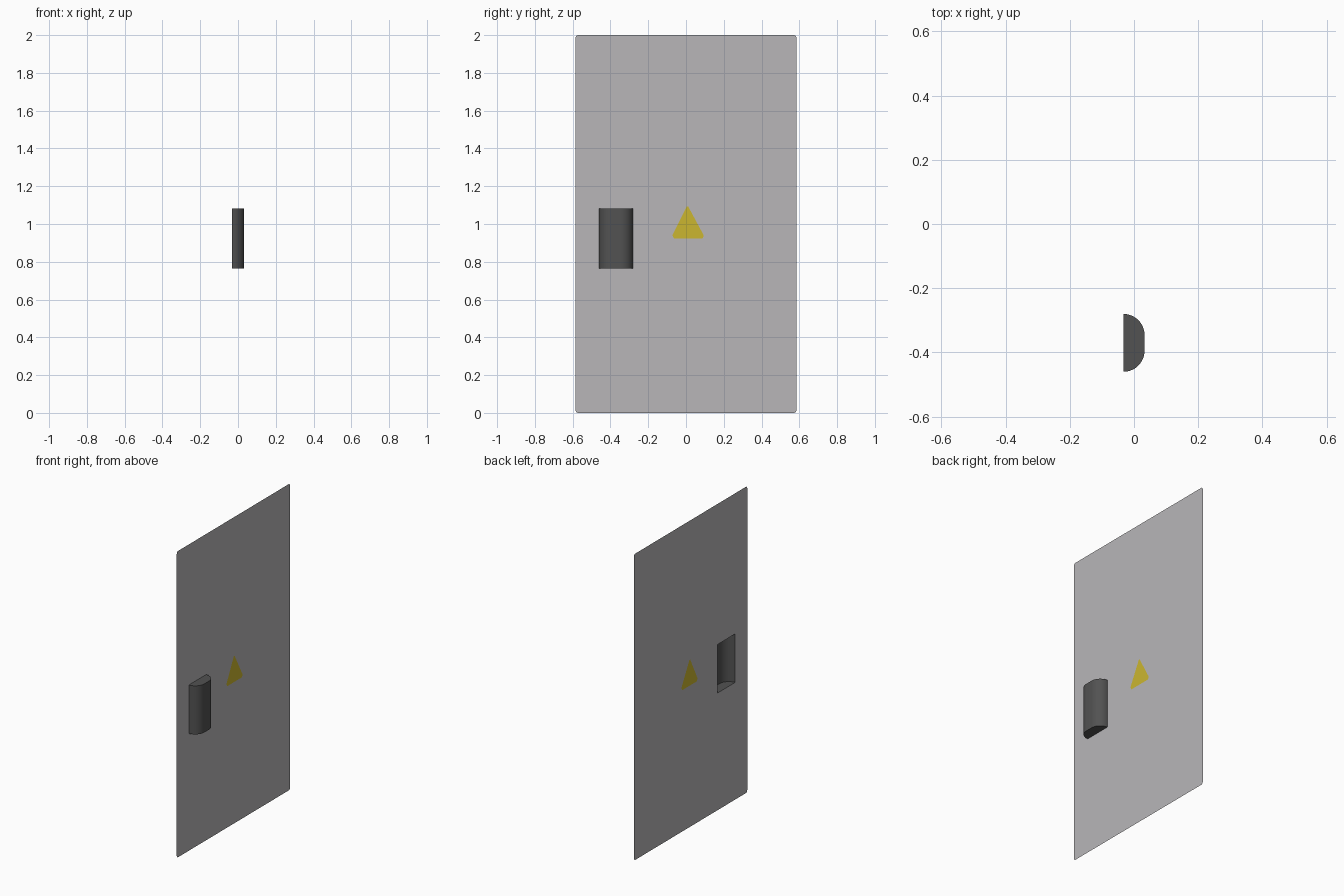
import bpy, bmesh, math

if "Cube" in bpy.data.objects:
    bpy.data.objects.remove(bpy.data.objects["Cube"])

X_PANEL = -0.033          # plane of the door sheet
HALF_W, HEIGHT = 0.585, 2.0
Y0, Y1, Z0, Z1 = -0.46, -0.28, 0.765, 1.082   # handle pocket opening
DEPTH = 0.066


def material(name, rgb):
    m = bpy.data.materials.new(name)
    m.diffuse_color = (*rgb, 1.0)
    m.use_nodes = True
    m.node_tree.nodes["Principled BSDF"].inputs["Base Color"].default_value = m.diffuse_color
    return m


grey = material("light grey", (0.48, 0.47, 0.485))
dark = material("dark grey", (0.085, 0.085, 0.085))
yellow = material("warning yellow", (0.60, 0.47, 0.03))


def make_object(name, bm, mat):
    mesh = bpy.data.meshes.new(name)
    bm.to_mesh(mesh)
    bm.free()
    mesh.materials.append(mat)
    ob = bpy.data.objects.new(name, mesh)
    bpy.context.collection.objects.link(ob)
    return ob


def rounded_rect(y0, y1, z0, z1, r, n=5):
    pts = []
    for i, (cy, cz) in enumerate([(y1 - r, z1 - r), (y0 + r, z1 - r),
                                  (y0 + r, z0 + r), (y1 - r, z0 + r)]):
        for k in range(n + 1):
            a = math.pi / 2 * (i + k / n)
            pts.append((cy + r * math.cos(a), cz + r * math.sin(a)))
    return pts


def edge_loop(bm, pts):
    vs = [bm.verts.new((X_PANEL, y, z)) for y, z in pts]
    return [bm.edges.new((vs[i - 1], vs[i])) for i in range(len(vs))]


# Warning triangle outline with clipped corners
sign = [(0.012, 1.092), (0.004, 1.092), (-0.072, 0.940), (-0.064, 0.923),
        (0.088, 0.923), (0.094, 0.940)]
opening = [(Y0, Z0), (Y1, Z0), (Y1, Z1), (Y0, Z1)]

# Door sheet, with openings for the sign and the recessed handle
bm = bmesh.new()
edges = []
for loop in (rounded_rect(-HALF_W, HALF_W, 0, HEIGHT, 0.015), sign, opening):
    edges += edge_loop(bm, loop)
bmesh.ops.triangle_fill(bm, edges=edges, use_beauty=True, use_dissolve=False,
                        normal=(1, 0, 0))
for f in bm.faces:
    f.normal_update()
    if f.normal.x < 0:
        f.normal_flip()
make_object("door_panel", bm, grey)

# Sign set flush into the sheet
bm = bmesh.new()
bm.faces.new([bm.verts.new((X_PANEL, y, z)) for y, z in sign])
make_object("warning_sign", bm, yellow)

# Handle: D-shaped pocket, open at the back
profile = []
N = 12
for k in range(N + 1):
    a = math.pi / 2 * k / N
    profile.append((X_PANEL + DEPTH * math.sin(a), Y0 + DEPTH * (1 - math.cos(a))))
mid = (Y0 + Y1) / 2
profile += [(x, 2 * mid - y) for x, y in reversed(profile)]
bm = bmesh.new()
low = [bm.verts.new((x, y, Z0)) for x, y in profile]
high = [bm.verts.new((x, y, Z1)) for x, y in profile]
for i in range(len(profile) - 1):
    bm.faces.new((low[i], low[i + 1], high[i + 1], high[i]))
bm.faces.new(low)
bm.faces.new(high)
bmesh.ops.recalc_face_normals(bm, faces=bm.faces[:])
handle = make_object("handle_pocket", bm, dark)
handle.select_set(True)
bpy.context.view_layer.objects.active = handle
bpy.ops.object.shade_smooth_by_angle(angle=math.radians(35))
